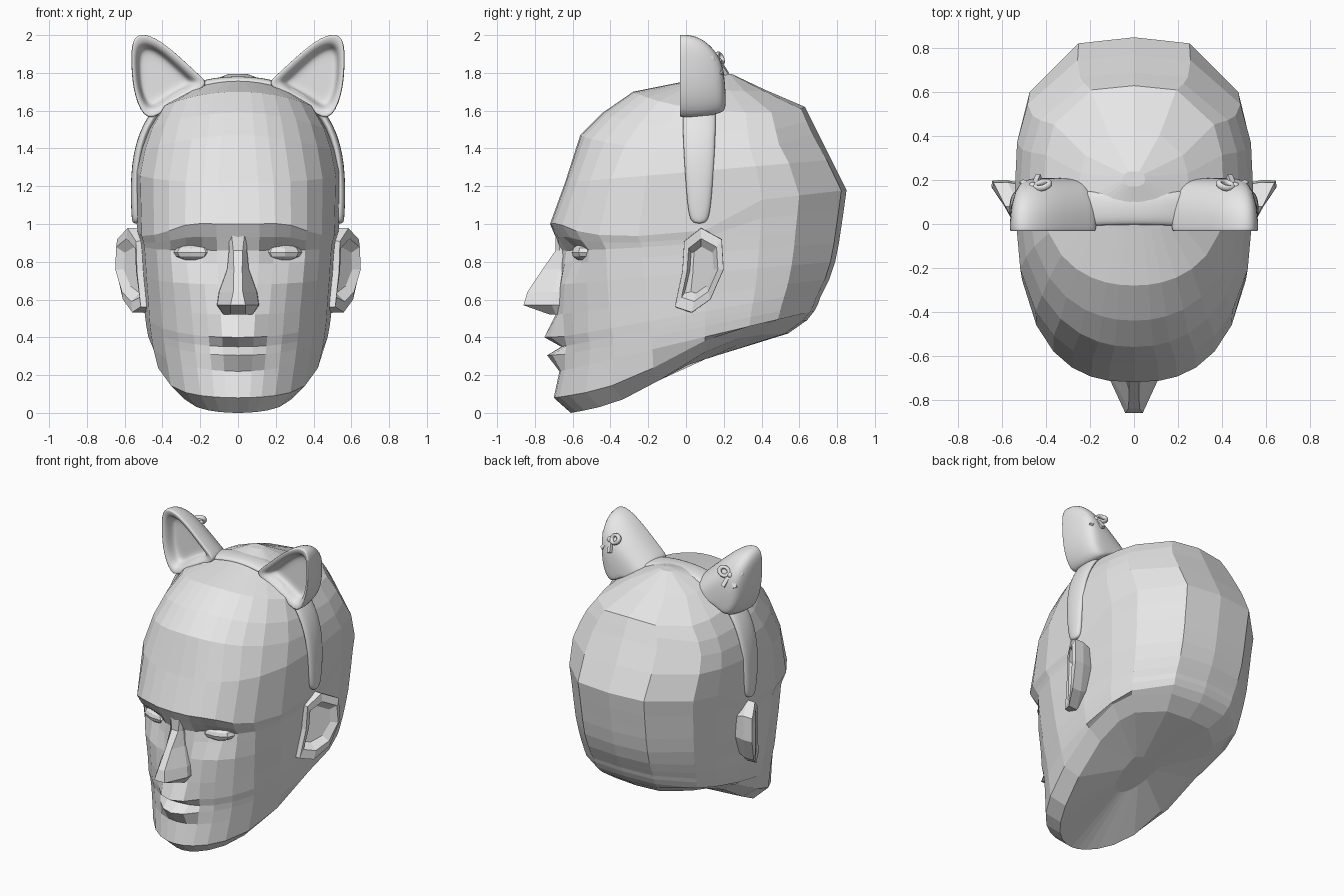
import bpy, bmesh
from math import sin, cos, pi, radians, exp
from mathutils import Vector

cube = bpy.data.objects.get("Cube")
if cube:
    bpy.data.objects.remove(cube, do_unlink=True)

grey = bpy.data.materials.new("plain grey")
grey.use_nodes = True
grey.diffuse_color = (0.8, 0.8, 0.8, 1)
grey.node_tree.nodes["Principled BSDF"].inputs["Base Color"].default_value = grey.diffuse_color


def loft(name, rings, mirror=False, subdivide=0):
    """Skin a list of equal point rings, closing both ends."""
    bm = bmesh.new()
    rows = [[bm.verts.new(p) for p in ring] for ring in rings]
    count = len(rows[0])
    for low, high in zip(rows, rows[1:]):
        for i in range(count):
            j = (i + 1) % count
            bm.faces.new((low[i], low[j], high[j], high[i]))
    bm.faces.new(rows[0][::-1])
    bm.faces.new(rows[-1])
    bmesh.ops.recalc_face_normals(bm, faces=bm.faces[:])
    mesh = bpy.data.meshes.new(name)
    bm.to_mesh(mesh)
    bm.free()
    mesh.materials.append(grey)
    obj = bpy.data.objects.new(name, mesh)
    bpy.context.collection.objects.link(obj)
    if mirror:
        obj.modifiers.new("mirror", 'MIRROR')
    if subdivide:
        mod = obj.modifiers.new("rounding", 'SUBSURF')
        mod.levels = mod.render_levels = subdivide
        for face in mesh.polygons:
            face.use_smooth = True


def finish(name, smooth=False):
    """Name and colour the primitive just added."""
    obj = bpy.context.object
    obj.name = name
    obj.data.materials.append(grey)
    for face in obj.data.polygons:
        face.use_smooth = smooth
    return obj


# Head: tilted rings (front y, front z, back y, back z, half width, lip bump)
head_rows = [
    (-.15, .20, .15, .30, .10, 0),
    (-.61, .00, .54, .42, .36, 0),
    (-.70, .08, .64, .49, .45, 0),
    (-.67, .22, .68, .54, .475, 0),
    (-.66, .305, .70, .58, .485, .075),
    (-.66, .35, .71, .61, .49, 0),
    (-.67, .40, .73, .65, .495, .08),
    (-.68, .52, .76, .71, .50, .01),
    (-.67, .68, .79, .80, .51, 0),
    (-.67, .79, .81, .90, .515, 0),
    (-.67, .86, .82, .97, .52, 0),
    (-.69, .93, .835, 1.07, .525, 0),
    (-.72, 1.0, .85, 1.18, .535, 0),
    (-.64, 1.22, .77, 1.34, .545, 0),
    (-.56, 1.47, .69, 1.50, .52, 0),
    (-.44, 1.59, .66, 1.56, .48, 0),
    (-.28, 1.70, .63, 1.62, .41, 0),
    (-.03, 1.75, .42, 1.71, .25, 0),
    (.17, 1.795, .24, 1.795, .05, 0),
]
half_angles = [0, 8, 16, 26, 38, 52, 70, 90, 105, 123, 161, 180]
angles = half_angles + [-a for a in half_angles[-2:0:-1]]


def head_point(row, angle):
    yf, zf, yb, zb, width, bump = row
    mid = min(max(.1, yf + .03), yb - .03)
    c, s = cos(radians(angle)), sin(radians(angle))
    # narrow chin, broad brow, rounded forehead, boxy back
    front = max(.78, 1.02 - .3 * zf) if zf < 1.1 else min(.92, .78 + .35 * (zf - 1.1))
    power = .67 if c < -.001 else front
    x = width * abs(s) ** power
    reach = abs(c) ** power
    y = mid - (mid - yf) * reach if c > 0 else mid + (yb - mid) * reach
    t = (y - yf) / (yb - yf)
    z = zf + (zb - zf) * t
    if zf < .1:
        # jaw underside curves up behind the chin
        z += .03 * sin(pi * t) - .05 * sin(2 * pi * t)
    if zf > 1.3:
        # crown falls away to the sides
        z -= .35 * x * x
    if c > 0:
        # lips, eye sockets, cheek hollows and drooping brow ends
        y -= bump * max(0, 1 - (x / .155) ** 2)
        y += .09 * exp(-((x - .23) / .12) ** 2 - ((z - .84) / .07) ** 2)
        y += .025 * exp(-((x - .3) / .1) ** 2 - ((z - .6) / .1) ** 2)
        z -= .45 * max(0, x - .25) * exp(-((zf - 1) / .1) ** 2)
    return (x if s >= 0 else -x, y, z)


loft("head", [[head_point(row, a) for a in angles] for row in head_rows])

# Nose: sections (z, ridge y, ridge half width, wing half width, wing y)
nose_rows = [
    (.95, -.69, .035, .05, -.57),
    (.86, -.69, .025, .05, -.57),
    (.76, -.76, .022, .06, -.57),
    (.64, -.84, .025, .105, -.60),
    (.57, -.86, .04, .115, -.61),
    (.52, -.72, .04, .08, -.59),
]
loft("nose", [[(-w, wy, z), (-w * .95, wy - .1, z), (-r, ry, z),
               (r, ry, z), (w * .95, wy - .1, z), (w, wy, z)]
              for z, ry, r, w, wy in nose_rows])

# Eyes: shallow faceted almonds
for side in (-1, 1):
    bpy.ops.mesh.primitive_uv_sphere_add(segments=8, ring_count=6, radius=1,
                                         location=(side * .235, -.545, .85))
    eye = finish("left_eye" if side > 0 else "right_eye")
    eye.scale = (.11, .06, .045)
    eye.rotation_euler.z = side * .25

# Ears: thick faceted rim flaring to the back, with a pressed-in bowl
ear_outline = [(-.01, .91), (.08, .98), (.19, .92), (.20, .76),
               (.13, .60), (.03, .53), (-.06, .56), (-.02, .75)]


def ear_ring(scale, push):
    return [(.53 + .5 * (y + .03) + push, .08 + (y - .08) * scale,
             .76 + (z - .76) * scale) for y, z in ear_outline]


root = [(.46, y, z) for _, y, z in ear_ring(.8, 0)]
loft("ears", [root, ear_ring(1, -.065), ear_ring(.99, 0),
              ear_ring(.74, .005), ear_ring(.55, -.04)], mirror=True)

# Headband: arch points (x, z, half depth), tapering to rounded ends
band_half = [(.54, 1.0, .035), (.545, 1.04, .06), (.552, 1.2, .075),
             (.535, 1.42, .09), (.44, 1.62, .095), (.25, 1.74, .085)]
band = band_half + [(0, 1.775, .075)] + [(-x, z, d) for x, z, d in band_half[::-1]]


def band_ring(i):
    x, z, depth = band[i]
    before, after = band[max(i - 1, 0)], band[min(i + 1, len(band) - 1)]
    along = Vector((after[0] - before[0], 0, after[1] - before[1])).normalized()
    out = Vector((along.z, 0, -along.x))
    return [Vector((x, .07 + v * depth, z)) + out * u
            for u, v in ((-.03, -1), (.012, -1), (.022, 0), (.012, 1), (-.03, 1))]


loft("headband", [band_ring(i) for i in range(len(band))], subdivide=2)

# Cat ears: flat hollow front and domed back that slopes most at the tip
cat_outline = [(.48, 1.52), (.555, 1.68), (.567, 1.85), (.565, 1.98), (.51, 2.017),
               (.41, 1.975), (.29, 1.87), (.20, 1.785), (.155, 1.745), (.21, 1.70),
               (.36, 1.63)]


def cat_ring(scale, y, cx, cz, slope=1):
    return [(cx + (x - cx) * scale, y, cz + (z - cz) * scale ** slope)
            for x, z in cat_outline]


hollow = [(.3, .045), (.62, .045), (.7, .02), (.78, -.025), (.96, -.035), (1, -.03)]
dome = [(.99, .04), (.94, .1), (.83, .16), (.66, .2), (.3, .21)]
loft("cat_ears", [cat_ring(s, y, .44, 1.77) for s, y in hollow]
     + [cat_ring(s, y, .39, 1.63, 1.5) for s, y in dome], mirror=True, subdivide=2)

# Small bows on the backs of the cat ears
for side in (-1, 1):
    normal = Vector((side * .3, .8, .45)).normalized()
    turn = normal.to_track_quat('Z', 'Y')
    centre = Vector((side * .46, .17, 1.86))
    label = "left" if side > 0 else "right"

    def place(obj, across, up, scale, spin=0):
        obj.rotation_mode = 'QUATERNION'
        tilt = Vector((cos(spin), sin(spin), 0)).to_track_quat('X', 'Z')
        obj.rotation_quaternion = turn @ tilt
        obj.location = centre + turn @ Vector((across, up, 0))
        obj.scale = scale

    for way in (-1, 1):
        bpy.ops.mesh.primitive_torus_add(major_segments=16, minor_segments=8,
                                         major_radius=.03, minor_radius=.013)
        place(finish(label + "_bow_loop", True), way * .043, .018, (1.1, .9, 1.2), way * .4)
        bpy.ops.mesh.primitive_cube_add(size=1)
        place(finish(label + "_bow_tail"), way * .026, -.042, (.024, .075, .02), way * .4)
    bpy.ops.mesh.primitive_uv_sphere_add(segments=12, ring_count=8, radius=.021)
    place(finish(label + "_bow_knot", True), 0, 0, (1, 1, 1))
